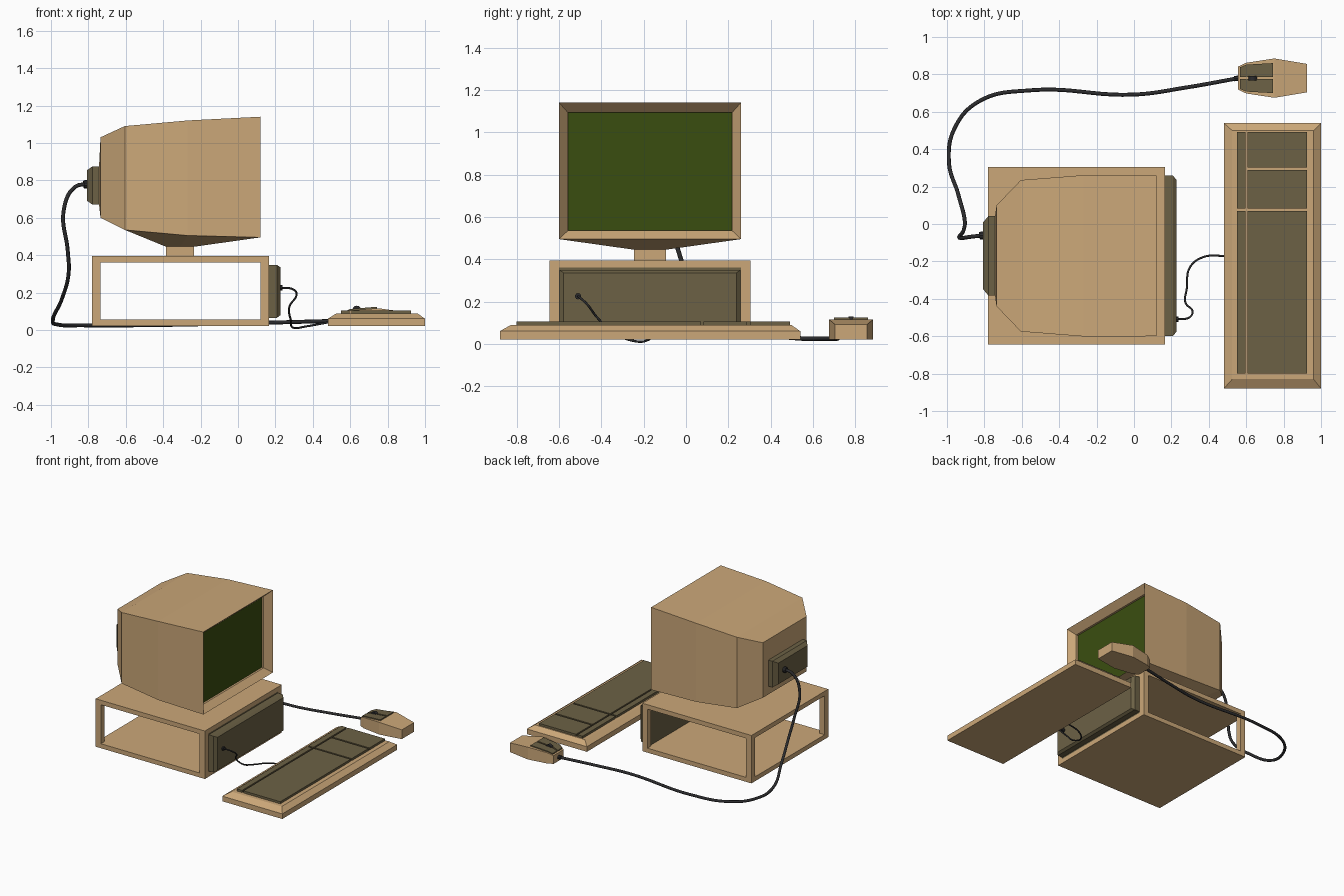
import bpy, bmesh
from mathutils import Vector

if "Cube" in bpy.data.objects:
    bpy.data.objects.remove(bpy.data.objects["Cube"])


def material(name, rgb):
    m = bpy.data.materials.new(name)
    m.use_nodes = True
    m.diffuse_color = (*rgb, 1)
    m.node_tree.nodes["Principled BSDF"].inputs["Base Color"].default_value = (*rgb, 1)
    return m


TAN = material("beige plastic", (0.60, 0.39, 0.19))
OLIVE = material("dark olive plastic", (0.15, 0.12, 0.06))
GREEN = material("screen green", (0.042, 0.076, 0.005))
BLACK = material("black rubber", (0.025, 0.025, 0.027))
CY = -0.17  # shared centre line of the monitor and case


def add(name, mesh, *mats):
    for m in mats:
        mesh.materials.append(m)
    ob = bpy.data.objects.new(name, mesh)
    bpy.context.collection.objects.link(ob)
    return ob


def loft(name, rings, *mats):
    """Join matching rings, cap both ends; a second material colours the last cap."""
    bm = bmesh.new()
    loops = [[bm.verts.new(p) for p in r] for r in rings]
    for a, b in zip(loops, loops[1:]):
        for i in range(len(a)):
            j = (i + 1) % len(a)
            bm.faces.new((a[i], a[j], b[j], b[i]))
    bm.faces.new(loops[0][::-1])
    bm.faces.new(loops[-1]).material_index = len(mats) - 1
    bmesh.ops.recalc_face_normals(bm, faces=bm.faces)
    mesh = bpy.data.meshes.new(name)
    bm.to_mesh(mesh)
    bm.free()
    return add(name, mesh, *mats)


def rx(x, cy, hy, z0, z1):
    return [(x, cy - hy, z0), (x, cy + hy, z0), (x, cy + hy, z1), (x, cy - hy, z1)]


def rz(z, x0, x1, y0, y1):
    return [(x0, y0, z), (x1, y0, z), (x1, y1, z), (x0, y1, z)]


def box(name, x0, x1, y0, y1, z0, z1, mat):
    return loft(name, [rz(z0, x0, x1, y0, y1), rz(z1, x0, x1, y0, y1)], mat)


def rod(name, start, end, r, mat, sides=10):
    a, b = Vector(start), Vector(end)
    bm = bmesh.new()
    bmesh.ops.create_cone(bm, cap_ends=True, segments=sides, radius1=r, radius2=r,
                          depth=(b - a).length)
    bm.transform((b - a).to_track_quat("Z", "Y").to_matrix().to_4x4())
    bmesh.ops.translate(bm, vec=(a + b) / 2, verts=bm.verts)
    mesh = bpy.data.meshes.new(name)
    bm.to_mesh(mesh)
    bm.free()
    return add(name, mesh, mat)


def cable(name, points, r):
    cu = bpy.data.curves.new(name, "CURVE")
    cu.dimensions = "3D"
    cu.bevel_depth, cu.bevel_resolution, cu.resolution_u = r, 2, 10
    cu.use_fill_caps = True
    sp = cu.splines.new("BEZIER")
    sp.bezier_points.add(len(points) - 1)
    for bp, p in zip(sp.bezier_points, points):
        bp.co = p
        bp.handle_left_type = bp.handle_right_type = "AUTO"
    sp.use_smooth = True
    return add(name, cu, BLACK)


# Computer case: slabs and corner posts, open on three sides
X0, X1, Y0, Y1 = -0.78, 0.165, -0.645, 0.305
box("case_bottom", X0, X1, Y0, Y1, 0.02, 0.055, TAN)
box("case_top", X0, X1, Y0, Y1, 0.36, 0.395, TAN)
for xn, x in (("back", X0), ("front", X1 - 0.045)):
    for yn, y in (("right", Y0), ("left", Y1 - 0.045)):
        box(f"case_post_{xn}_{yn}", x, x + 0.045, y, y + 0.045, 0.055, 0.36, TAN)

# Case front panel with chamfered rim
loft("case_panel", [rx(0.13, CY, 0.43, 0.055, 0.36), rx(0.165, CY, 0.43, 0.055, 0.36),
                    rx(0.165, CY, 0.428, 0.065, 0.348), rx(0.208, CY, 0.428, 0.065, 0.348),
                    rx(0.226, CY, 0.408, 0.078, 0.336)], OLIVE)

# Monitor shell, sloped bezel and recessed screen
loft("monitor_shell", [rx(-0.743, CY, 0.213, 0.67, 0.875), rx(-0.735, CY, 0.27, 0.60, 1.03),
                       rx(-0.605, CY, 0.405, 0.535, 1.09), rx(-0.27, CY, 0.431, 0.505, 1.12),
                       rx(0.12, CY, 0.43, 0.495, 1.14), rx(0.07, CY, 0.388, 0.535, 1.093),
                       rx(0.055, CY, 0.388, 0.535, 1.093)], TAN, GREEN)


# Monitor underside tapering to the neck
def outline(stations):
    return ([(x, CY - h, z) for x, h, z in stations]
            + [(x, CY + h, z) for x, h, z in reversed(stations)])


loft("monitor_underside",
     [outline([(-0.605, 0.405, 0.535), (-0.27, 0.431, 0.505), (0.12, 0.43, 0.495)]),
      outline([(-0.385, 0.075, 0.445), (-0.31, 0.075, 0.445), (-0.235, 0.075, 0.445)])], TAN)
box("monitor_neck", -0.385, -0.235, CY - 0.075, CY + 0.075, 0.39, 0.45, TAN)

# Socket block on the monitor back
loft("monitor_socket", [rx(-0.735, CY, 0.213, 0.67, 0.875), rx(-0.778, CY, 0.213, 0.67, 0.875),
                        rx(-0.806, CY, 0.18, 0.69, 0.855)], OLIVE)

# Keyboard base with sloped rim
KX0, KX1, KY0, KY1 = 0.48, 1.0, -0.88, 0.54
loft("keyboard_base", [rz(0.02, KX0, KX1, KY0, KY1), rz(0.06, KX0, KX1, KY0, KY1),
                       rz(0.088, KX0 + 0.045, KX1 - 0.04, KY0 + 0.05, KY1 - 0.04)], TAN)

# Key blocks: narrow function column and wide main column
for name, x0, x1, y0, y1 in (("function_keys_long", 0.55, 0.595, -0.80, 0.07),
                             ("function_keys_short", 0.55, 0.595, 0.083, 0.492),
                             ("main_keys", 0.607, 0.926, -0.80, 0.07),
                             ("arrow_keys", 0.607, 0.926, 0.083, 0.288),
                             ("number_keys", 0.607, 0.926, 0.302, 0.492)):
    box(name, x0, x1, y0, y1, 0.08, 0.105, OLIVE)

# Mouse body, buttons and wheel
MY = 0.78
loft("mouse_body", [rx(0.557, MY, 0.062, 0.02, 0.085), rx(0.60, MY, 0.082, 0.02, 0.104),
                    rx(0.75, MY, 0.105, 0.02, 0.116), rx(0.925, MY, 0.076, 0.02, 0.092)], TAN)
for name, side in (("left", 1), ("right", -1)):
    rings = []
    for x, w, z in ((0.567, 0.058, 0.09), (0.60, 0.072, 0.104), (0.742, 0.08, 0.116)):
        rings.append(rx(x, MY + side * (0.006 + w) / 2, (w - 0.006) / 2, z - 0.012, z + 0.008))
    loft(f"mouse_button_{name}", rings, OLIVE)
rod("mouse_wheel", (0.635, MY - 0.012, 0.106), (0.635, MY + 0.012, 0.106), 0.024, BLACK, 14)

# Monitor to mouse cable with its plugs
cable("mouse_cable", [(-0.80, -0.06, 0.78), (-0.87, -0.068, 0.765), (-0.93, -0.075, 0.65),
                      (-0.91, -0.03, 0.42), (-0.905, 0.02, 0.31), (-0.94, 0.16, 0.17),
                      (-0.99, 0.34, 0.055), (-0.96, 0.51, 0.028), (-0.83, 0.655, 0.025),
                      (-0.55, 0.715, 0.025), (0, 0.692, 0.035), (0.28, 0.73, 0.042),
                      (0.56, 0.78, 0.05)], 0.0105)
rod("monitor_plug", (-0.80, -0.06, 0.78), (-0.825, -0.063, 0.778), 0.022, BLACK)
rod("mouse_plug", (0.535, 0.777, 0.05), (0.565, 0.78, 0.05), 0.015, BLACK)

# Case to keyboard cable with its plug
cable("keyboard_cable", [(0.225, -0.51, 0.225), (0.295, -0.50, 0.217), (0.313, -0.47, 0.19),
                         (0.275, -0.42, 0.125), (0.283, -0.34, 0.05), (0.30, -0.23, 0.011),
                         (0.37, -0.177, 0.02), (0.49, -0.17, 0.042)], 0.0055)
rod("keyboard_plug", (0.22, -0.51, 0.225), (0.238, -0.51, 0.225), 0.015, BLACK)
